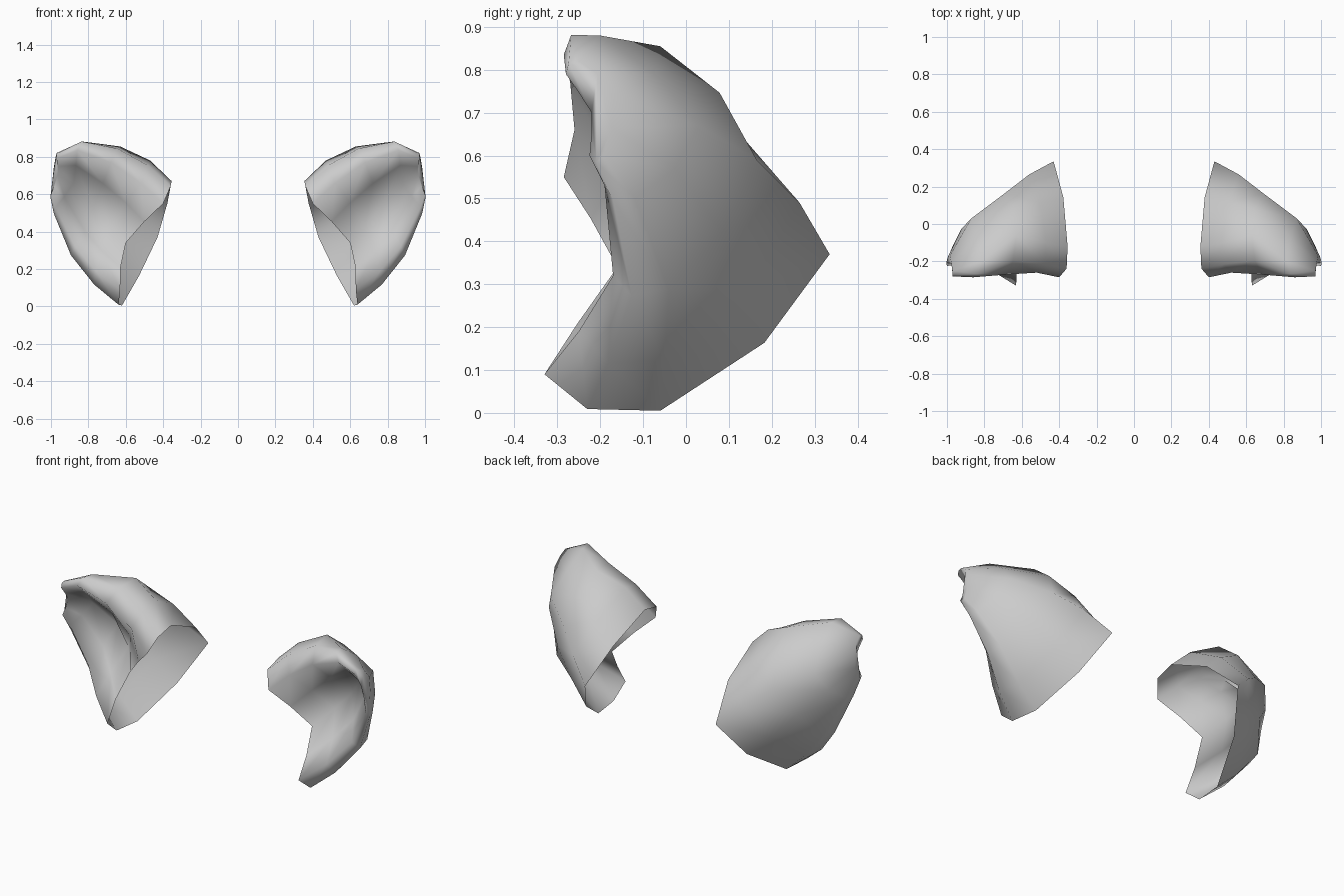
import bpy, bmesh
from mathutils import Vector

if "Cube" in bpy.data.objects:
    bpy.data.objects.remove(bpy.data.objects["Cube"])

# Ear cross-sections from the open base to the tip. Key points of each ring:
# front lip, top crest, back, bottom, lower front lip, inner hollow
SECTIONS = [
    [(.40, -.285, .55), (.355, -.12, .67), (.43, .335, .37),
     (.62, -.06, .005), (.63, -.33, .09), (.60, -.16, .34)],
    [(.52, -.26, .66), (.47, -.10, .78), (.56, .265, .49),
     (.745, -.05, .12), (.76, -.25, .19), (.68, -.06, .43)],
    [(.68, -.27, .77), (.63, -.06, .855), (.69, .165, .59),
     (.88, -.04, .29), (.87, -.17, .32), (.77, -.03, .53)],
    [(.86, -.285, .835), (.82, -.20, .88), (.87, .03, .67),
     (.97, -.12, .50), (.975, -.19, .53), (.88, -.11, .66)],
    [(.97, -.28, .79), (.97, -.25, .82), (.985, -.17, .74),
     (1.0, -.19, .60), (1.0, -.225, .60), (.965, -.22, .70)],
]


def smooth_ring(keys):
    """Closed ring with one rounded point added between key points."""
    pts = [Vector(k) for k in keys]
    n = len(pts)
    ring = []
    for i in range(n):
        a, b, c, d = (pts[(i + k) % n] for k in (-1, 0, 1, 2))
        ring += [b, (b + c) * .5625 - (a + d) * .0625]
    return ring


# Loft the rings into one hollow ear
bm = bmesh.new()
rings = [[bm.verts.new(p) for p in smooth_ring(s)] for s in SECTIONS]
for r, q in zip(rings, rings[1:]):
    n = len(r)
    for i in range(n):
        j = (i + 1) % n
        bm.faces.new((r[i], r[j], q[j], q[i]))
# Close the tip, leave the base open
bm.faces.new(rings[-1])
bmesh.ops.recalc_face_normals(bm, faces=bm.faces)
mesh = bpy.data.meshes.new("ears")
bm.to_mesh(mesh)
bm.free()
ears = bpy.data.objects.new("ears", mesh)
bpy.context.collection.objects.link(ears)
for p in mesh.polygons:
    p.use_smooth = True

# Second ear on the other side
ears.modifiers.new("mirror", 'MIRROR').use_mirror_merge = False
